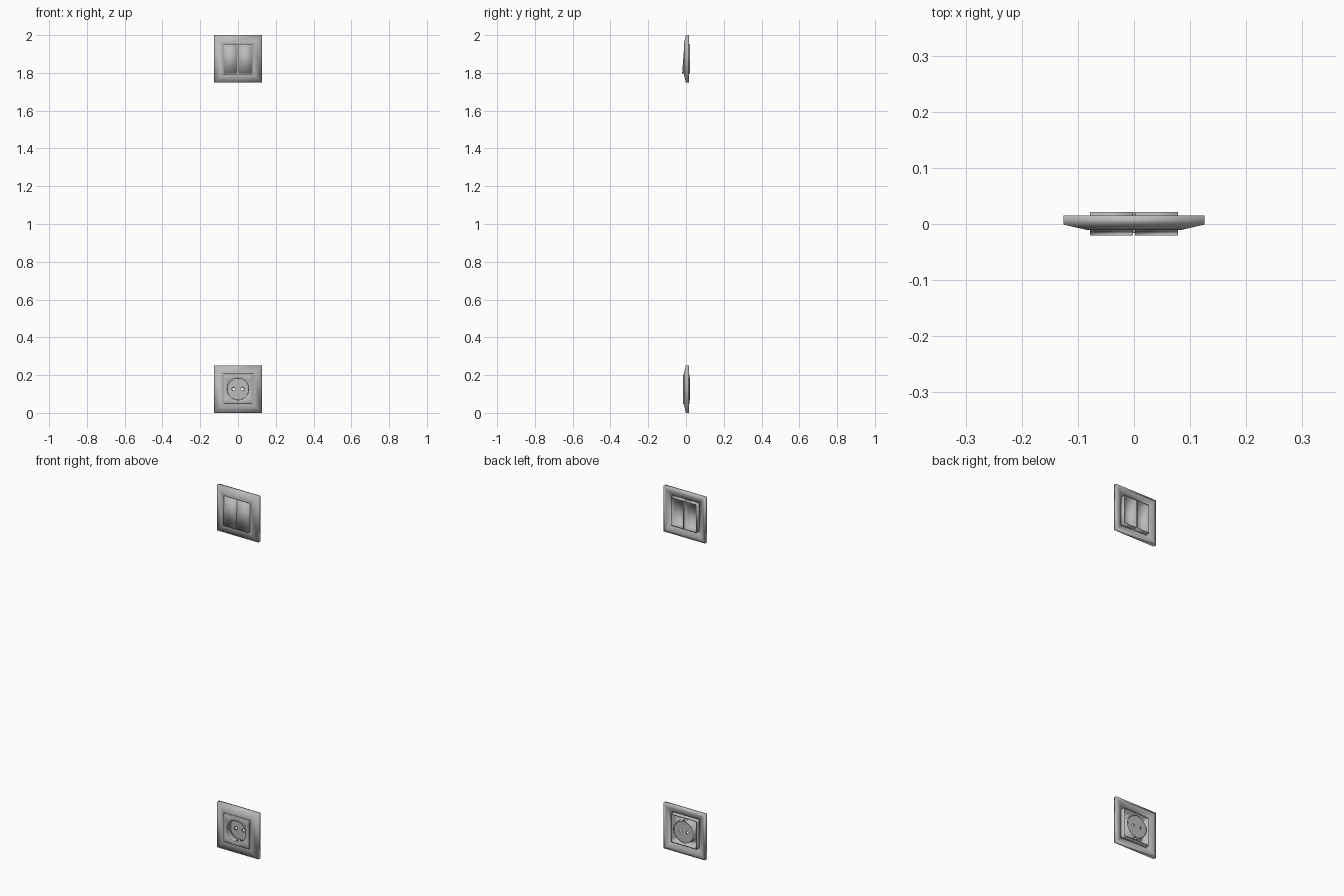
import bpy, bmesh, math
from mathutils import Matrix

if "Cube" in bpy.data.objects:
    bpy.data.objects.remove(bpy.data.objects["Cube"])

HALF = 0.126          # half width of a cover frame
LOW, HIGH = HALF, 2 - HALF

grey = bpy.data.materials.new('dark_grey')
grey.diffuse_color = (.5, .5, .5, 1)
grey.use_nodes = True
grey.node_tree.nodes["Principled BSDF"].inputs["Base Color"].default_value = grey.diffuse_color


def finish(bm, name, smooth=True):
    bmesh.ops.recalc_face_normals(bm, faces=bm.faces)
    for f in bm.faces:
        f.smooth = smooth
    me = bpy.data.meshes.new(name)
    bm.to_mesh(me)
    bm.free()
    me.materials.append(grey)
    ob = bpy.data.objects.new(name, me)
    bpy.context.collection.objects.link(ob)
    return ob


def circle(bm, r, y, n, xc, zc, shape='R'):
    """Ring of vertices, round ('R') or pushed out to a square ('S')."""
    ring = []
    for i in range(n):
        a = 2 * math.pi * i / n + math.pi / 4
        c, s = math.cos(a), math.sin(a)
        k = r / max(abs(c), abs(s)) if shape == 'S' else r
        ring.append(bm.verts.new((xc + c * k, y, zc + s * k)))
    return ring


def bridge(bm, a, b):
    for i in range(len(a)):
        j = (i + 1) % len(a)
        bm.faces.new((a[i], a[j], b[j], b[i]))


def loft(name, zc, sections, n=4, xc=0.0):
    """Closed sweep through rings given as (shape, half size, y)."""
    bm = bmesh.new()
    rings = [circle(bm, r, y, n, xc, zc, s) for s, r, y in sections]
    for a, b in zip(rings, rings[1:] + rings[:1]):
        bridge(bm, a, b)
    return finish(bm, name)


def box(name, size, loc):
    bm = bmesh.new()
    bmesh.ops.create_cube(bm, size=1, matrix=Matrix.Translation(loc) @ Matrix.Diagonal((*size, 1)))
    return finish(bm, name, False)


# Cover frames: sloped front, flat back rim, hollow behind, soft shading
frame = [(.126, .015), (.126, -.001), (.084, -.0105), (.081, -.0095),
         (.081, -.001), (.110, .015)]
for name, z in (('socket_frame', LOW), ('switch_frame', HIGH)):
    loft(name, z, [('S', r, y) for r, y in frame])

# Rockers: open-backed shells tilted outward at the bottom
top, bottom, back = HIGH + .078, HIGH - .078, .021
side = [(back, top), (-.009, top), (-.0205, bottom), (back, bottom)]
for name, x0, x1 in (('left_rocker', -.078, -.0015), ('right_rocker', .0015, .078)):
    bm = bmesh.new()
    a = [bm.verts.new((x0, y, z)) for y, z in side]
    b = [bm.verts.new((x1, y, z)) for y, z in side]
    for i in range(3):
        bm.faces.new((a[i], a[i + 1], b[i + 1], b[i]))
    bm.faces.new(a)
    bm.faces.new(b)
    ob = finish(bm, name)
    sol = ob.modifiers.new('shell', 'SOLIDIFY')
    sol.thickness, sol.offset = .004, -1

# Socket insert: square shell flowing into a round cup wall
cup = loft('socket_insert', LOW, [
    ('R', .061, .021), ('R', .061, -.012), ('S', .074, -.012), ('S', .074, .018),
    ('S', .078, .018), ('S', .078, -.015), ('S', .077, -.016),
    ('R', .058, -.016), ('R', .057, -.015), ('R', .057, .021)], n=64)

# Cup floor with two pin holes
bm = bmesh.new()
layers = []
for y in (.016, .021):
    rings = [circle(bm, .0575, y, 64, 0, LOW),
             circle(bm, .0075, y, 20, -.023, LOW), circle(bm, .0075, y, 20, .023, LOW)]
    edges = [bm.edges.new((r[i], r[(i + 1) % len(r)])) for r in rings for i in range(len(r))]
    bmesh.ops.triangle_fill(bm, edges=edges, use_beauty=True, normal=(0, -1, 0))
    layers.append(rings)
for a, b in zip(*layers):
    bridge(bm, a, b)
finish(bm, 'cup_floor', False)

# Raised collars around the pin holes
for name, x in (('left_pin_collar', -.023), ('right_pin_collar', .023)):
    loft(name, LOW, [('R', .0105, .017), ('R', .0105, .0145), ('R', .007, .0145),
                     ('R', .007, .021)], 20, x)

# Earth clip slots, clips and side guide ribs
for name, s in (('upper', 1), ('lower', -1)):
    cutter = box(name + '_slot_cutter', (.016, .028, .012), (0, .004, LOW + s * .057))
    cutter.hide_render = True
    cutter.display_type = 'WIRE'
    m = cup.modifiers.new('slot', 'BOOLEAN')
    m.operation, m.solver, m.object = 'DIFFERENCE', 'EXACT', cutter
    box(name + '_earth_clip', (.010, .028, .003), (0, .005, LOW + s * .054))
for name, s in (('left', -1), ('right', 1)):
    box(name + '_guide_rib', (.006, .026, .010), (s * .056, .004, LOW))
